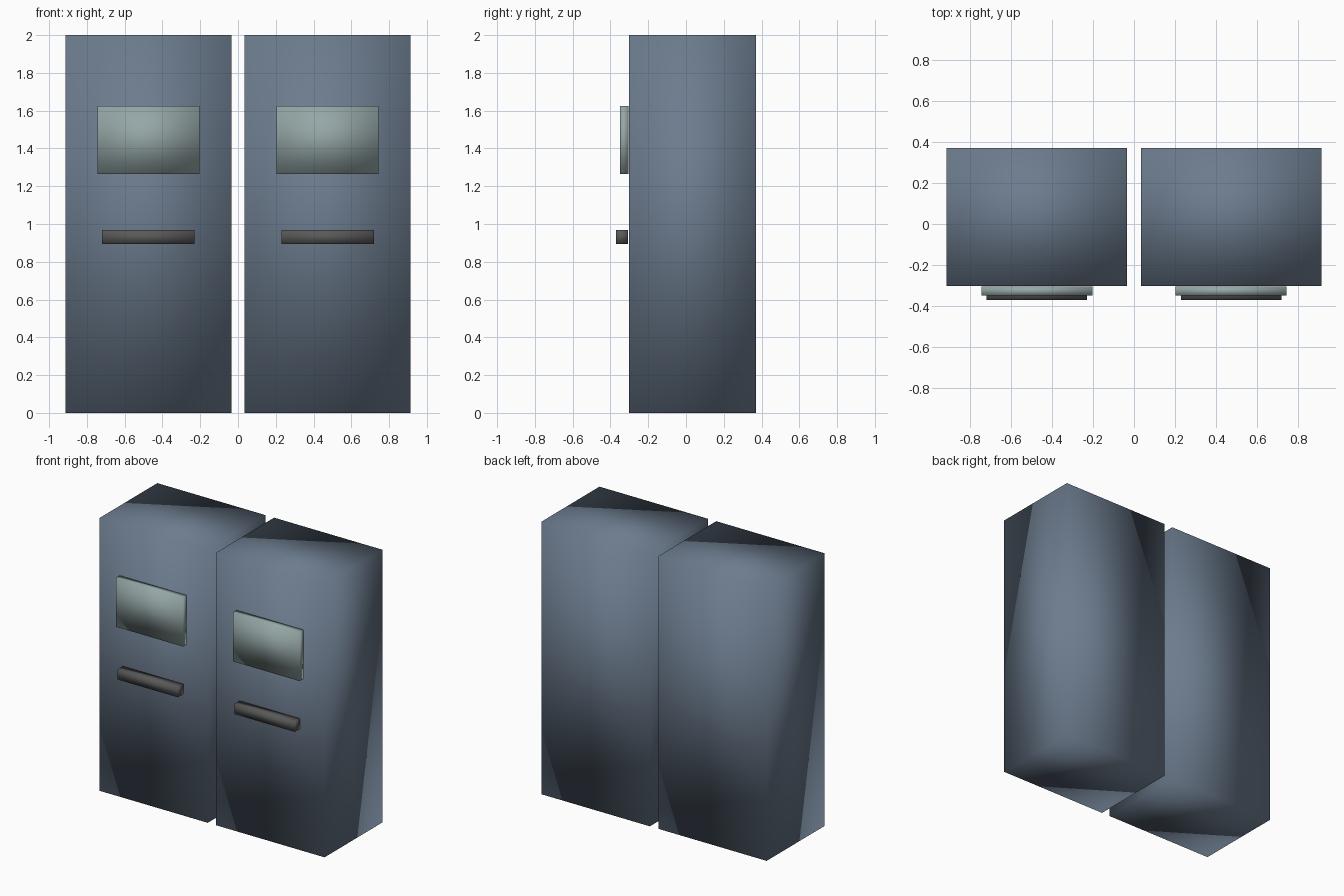
import bpy

if "Cube" in bpy.data.objects:
    bpy.data.objects.remove(bpy.data.objects["Cube"])


def material(name, rgb):
    mat = bpy.data.materials.new(name)
    mat.diffuse_color = (*rgb, 1.0)
    mat.use_nodes = True
    mat.node_tree.nodes["Principled BSDF"].inputs["Base Color"].default_value = mat.diffuse_color
    return mat


def box(name, x, y_range, z_range, width, mat):
    """Smooth-shaded box centred on x, spanning the given y and z ranges."""
    (y0, y1), (z0, z1) = y_range, z_range
    bpy.ops.mesh.primitive_cube_add(size=1, location=(x, (y0 + y1) / 2, (z0 + z1) / 2))
    obj = bpy.context.object
    obj.name = name
    obj.scale = (width, y1 - y0, z1 - z0)
    bpy.ops.object.transform_apply(location=False, rotation=False, scale=True)
    bpy.ops.object.shade_smooth()
    obj.data.materials.append(mat)
    return obj


blue_grey = material("cabinet_blue_grey", (0.15, 0.20, 0.27))
pale_green = material("screen_grey_green", (0.30, 0.38, 0.38))
dark_grey = material("slot_dark_grey", (0.10, 0.10, 0.10))

# Two identical machines side by side
for side, x in (("left", -0.474), ("right", 0.474)):
    # Tall cabinet body
    box(f"{side}_cabinet", x, (-0.302, 0.37), (0.0, 2.0), 0.88, blue_grey)
    # Raised screen panel on the front
    box(f"{side}_screen", x, (-0.35, -0.305), (1.266, 1.625), 0.542, pale_green)
    # Bar below the screen
    box(f"{side}_bar", x, (-0.37, -0.307), (0.894, 0.968), 0.49, dark_grey)
